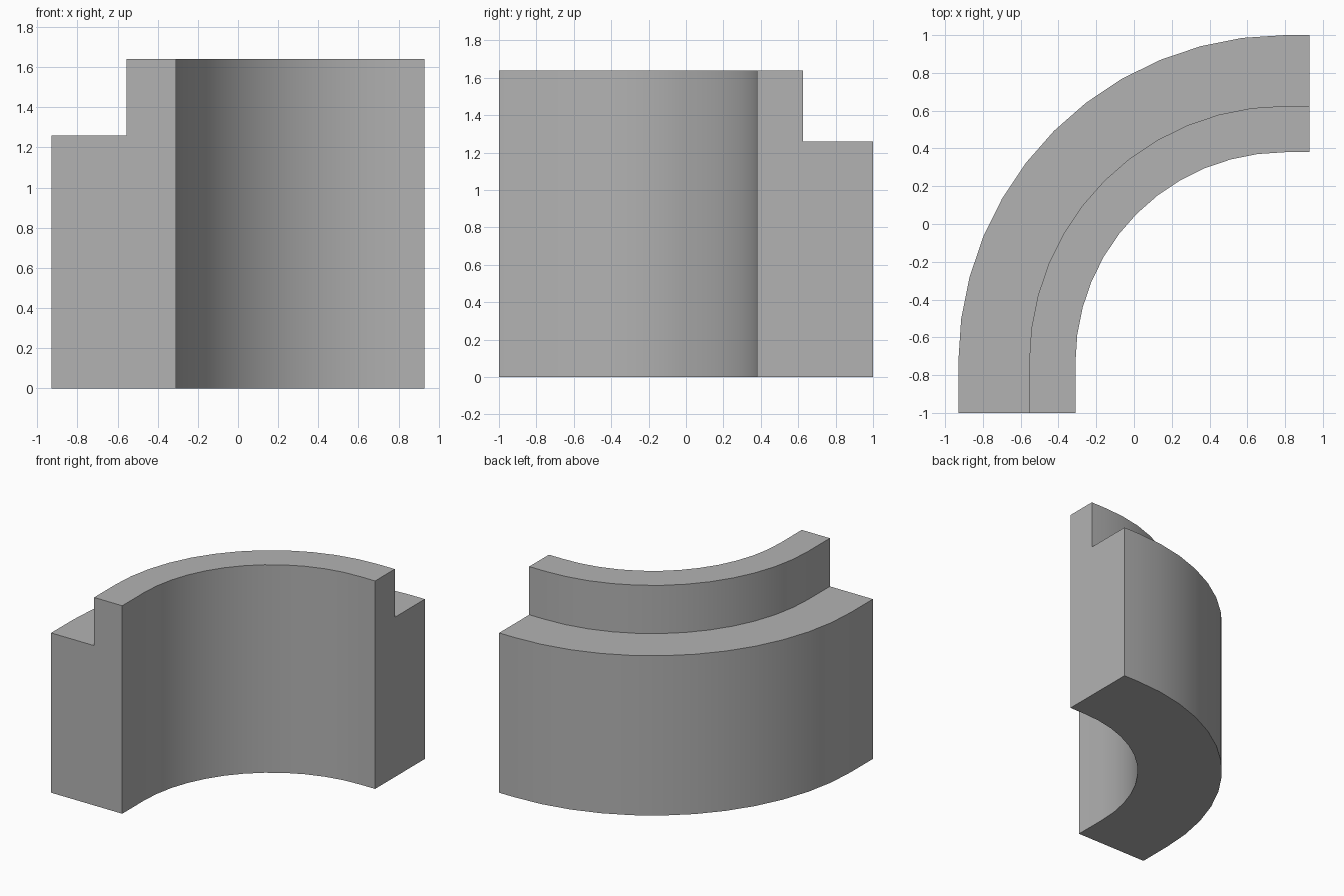
import bpy, bmesh
from math import cos, sin, pi, radians

cube = bpy.data.objects.get("Cube")
if cube:
    bpy.data.objects.remove(cube, do_unlink=True)

CENTRE_X, CENTRE_Y = 0.80, -0.73
END_X, END_Y = 0.93, -1.0
SEGMENTS = 12

# Stepped cross-section: (radius, height)
SECTION = [(1.11, 0), (1.73, 0), (1.73, 1.26), (1.355, 1.26), (1.355, 1.64), (1.11, 1.64)]


def ring(bm, angle, x=CENTRE_X, y=CENTRE_Y):
    return [bm.verts.new((x - r * cos(angle), y + r * sin(angle), z)) for r, z in SECTION]


# Sweep: short straight end, quarter turn, short straight end
bm = bmesh.new()
rings = [ring(bm, 0, y=END_Y)]
rings += [ring(bm, pi / 2 * i / SEGMENTS) for i in range(SEGMENTS + 1)]
rings.append(ring(bm, pi / 2, x=END_X))
count = len(SECTION)
for a, b in zip(rings, rings[1:]):
    for i in range(count):
        j = (i + 1) % count
        bm.faces.new((a[i], a[j], b[j], b[i]))

# End caps
bm.faces.new(rings[0])
bm.faces.new(rings[-1])
bmesh.ops.recalc_face_normals(bm, faces=bm.faces)

mesh = bpy.data.meshes.new("curved_stepped_block")
bm.to_mesh(mesh)
bm.free()
block = bpy.data.objects.new("curved_stepped_block", mesh)
bpy.context.collection.objects.link(block)

# Plain grey
grey = bpy.data.materials.new("light_grey")
grey.use_nodes = True
colour = (0.45, 0.45, 0.45, 1)
grey.diffuse_color = colour
grey.node_tree.nodes["Principled BSDF"].inputs["Base Color"].default_value = colour
mesh.materials.append(grey)

# Smooth curved walls, sharp corners
bpy.ops.object.select_all(action="DESELECT")
block.select_set(True)
bpy.context.view_layer.objects.active = block
bpy.ops.object.shade_smooth_by_angle(angle=radians(30))
